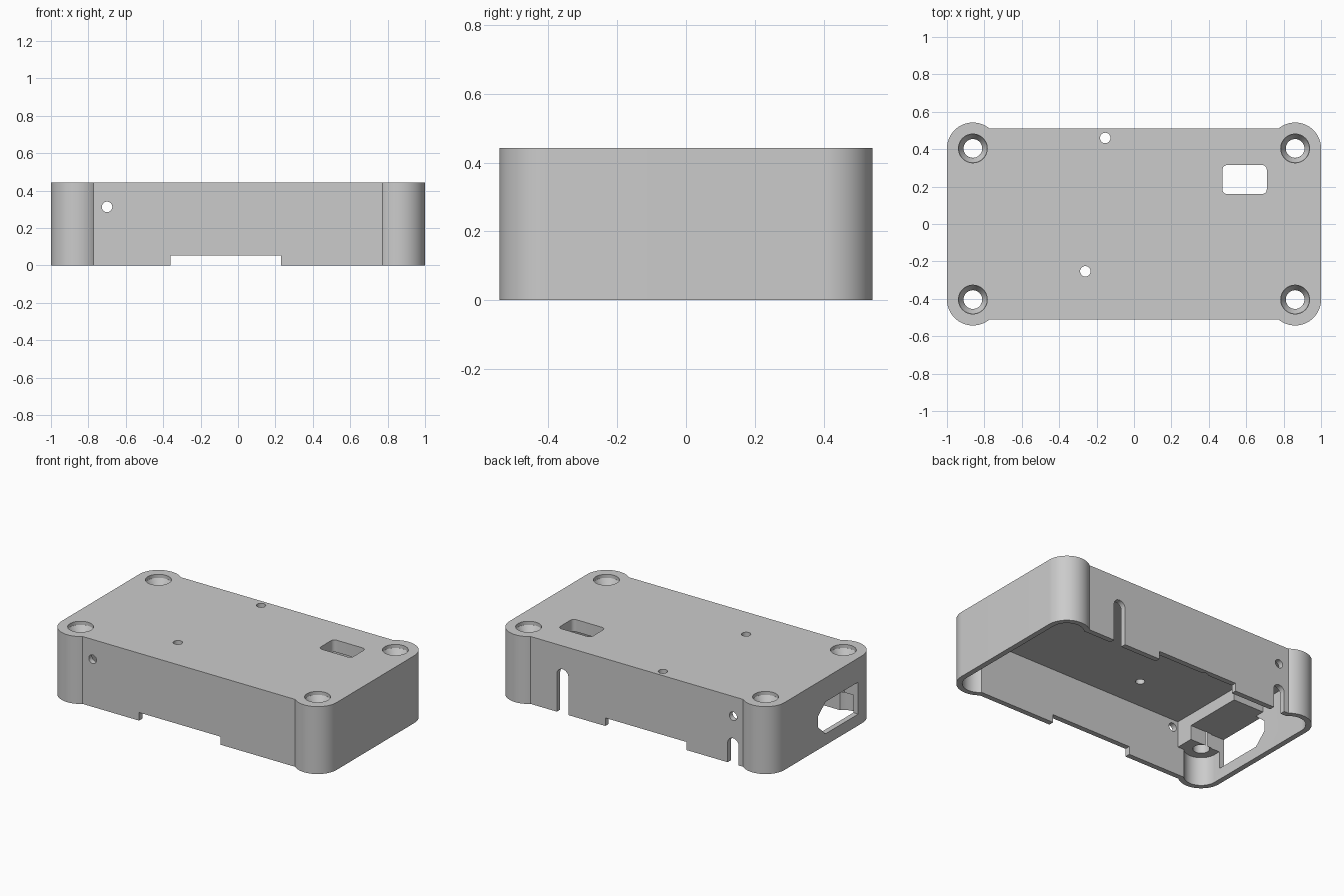
import bpy, bmesh, math

if "Cube" in bpy.data.objects:
    bpy.data.objects.remove(bpy.data.objects["Cube"])

CX, CY, R = 0.8615, 0.404, 0.1385  # corner screw centres and corner radius
HALF_Y, H = 0.51, 0.443            # flat wall position and total height
WALL, CEIL = 0.035, 0.363          # wall thickness, underside of the top

grey = bpy.data.materials.new("plain grey")
grey.diffuse_color = (0.6, 0.6, 0.6, 1)
grey.use_nodes = True
grey.node_tree.nodes["Principled BSDF"].inputs["Base Color"].default_value = grey.diffuse_color


def prism(name, pts, lo, hi, axis="z"):
    """Extrude a 2D outline along an axis (x: pts are y,z; y: pts are x,z)."""
    place = {"x": lambda a, b, c: (c, a, b),
             "y": lambda a, b, c: (a, c, b),
             "z": lambda a, b, c: (a, b, c)}[axis]
    bm = bmesh.new()
    rings = [[bm.verts.new(place(a, b, c)) for a, b in pts] for c in (lo, hi)]
    n = len(pts)
    bm.faces.new(rings[0])
    bm.faces.new(rings[1])
    for i in range(n):
        j = (i + 1) % n
        bm.faces.new((rings[0][i], rings[0][j], rings[1][j], rings[1][i]))
    bmesh.ops.recalc_face_normals(bm, faces=bm.faces)
    mesh = bpy.data.meshes.new(name)
    bm.to_mesh(mesh)
    bm.free()
    ob = bpy.data.objects.new(name, mesh)
    bpy.context.collection.objects.link(ob)
    mesh.materials.append(grey)
    return ob


def rect(x0, x1, y0, y1):
    return [(x0, y0), (x1, y0), (x1, y1), (x0, y1)]


def arc(x, y, r, a0, a1, n):
    return [(x + r * math.cos(a0 + (a1 - a0) * i / n),
             y + r * math.sin(a0 + (a1 - a0) * i / n)) for i in range(n + 1)]


def circle(x, y, r, n=48):
    return arc(x, y, r, 0, 2 * math.pi, n)[:-1]


def outline(t):
    """Case outline with bulging round corners, offset inwards by t."""
    r = R - t
    end = math.pi - math.asin((HALF_Y - t - CY) / r)
    q = arc(CX, CY, r, 0, end, 28)
    left = [(-x, y) for x, y in reversed(q)]
    top = q + left
    return top + [(-x, -y) for x, y in top]


def slot(x, w, top):
    """Slot open at the bottom with a round upper end."""
    return [(x - w, -0.1), (x + w, -0.1)] + arc(x, top - w, w, 0, math.pi, 20)


def boolean(ob, tool, op="DIFFERENCE"):
    mod = ob.modifiers.new(op.lower(), "BOOLEAN")
    mod.operation, mod.solver, mod.object = op, "EXACT", tool
    bpy.context.view_layer.objects.active = ob
    bpy.ops.object.modifier_apply(modifier=mod.name)
    bpy.data.objects.remove(tool, do_unlink=True)


case = prism("case_shell", outline(0), 0, H)

# cavity open at the bottom, leaving room for the stepped inlet mount
cavity = prism("cavity_cutter", outline(WALL), -0.1, CEIL)
boolean(cavity, prism("inlet_mount_side", rect(-1.1, -0.74, -0.6, -0.355), 0.19, 0.5))
boolean(cavity, prism("inlet_mount_top", rect(-1.1, -0.74, -0.6, 0.045), 0.285, 0.5))
boolean(case, cavity)

# screw holes with countersinks: short straight bore, then a cone
for sx in (-1, 1):
    for sy in (-1, 1):
        x, y = sx * CX, sy * CY
        boolean(case, prism("screw_hole", circle(x, y, 0.05), -0.1, 0.6))
        boolean(case, prism("screw_bore", circle(x, y, 0.077), 0.42, 0.6))
        sink = prism("countersink", circle(x, y, 0.077), 0.375, 0.421)
        for v in sink.data.vertices:
            if v.co.z < 0.4:
                v.co.x = x + (v.co.x - x) * 0.652
                v.co.y = y + (v.co.y - y) * 0.652
        boolean(case, sink)

# small indicator holes and rounded window in the top
for x, y in ((-0.154, 0.46), (-0.26, -0.253)):
    boolean(case, prism("top_hole", circle(x, y, 0.028, 32), -0.1, 0.6))
window = []
for k, (x, y) in enumerate(((0.685, 0.29), (0.498, 0.29), (0.498, 0.185), (0.685, 0.185))):
    window += arc(x, y, 0.025, k * math.pi / 2, (k + 1) * math.pi / 2, 6)
boolean(case, prism("top_window", window, 0.3, 0.6))

# notch and cross hole through front and back walls
boolean(case, prism("bottom_notch", rect(-0.362, 0.23, -0.1, 0.053), -0.7, 0.7, "y"))
boolean(case, prism("side_hole", circle(-0.70, 0.313, 0.028, 32), -0.7, 0.7, "y"))

# cable slots in the back wall
boolean(case, prism("tall_slot", slot(0.54, 0.042, 0.29), 0.4, 0.7, "y"))
boolean(case, prism("short_slot", slot(-0.70, 0.04, 0.168), 0.4, 0.7, "y"))

# power inlet opening in the left end, two corners chamfered
inlet = [(-0.36, 0.075), (-0.02, 0.075), (0.06, 0.15), (0.06, 0.215), (-0.02, 0.285), (-0.36, 0.285)]
boolean(case, prism("inlet_opening", inlet, -1.1, -0.9, "x"))

bpy.ops.object.select_all(action="DESELECT")
case.select_set(True)
bpy.context.view_layer.objects.active = case
bpy.ops.object.shade_smooth_by_angle(angle=math.radians(25))
